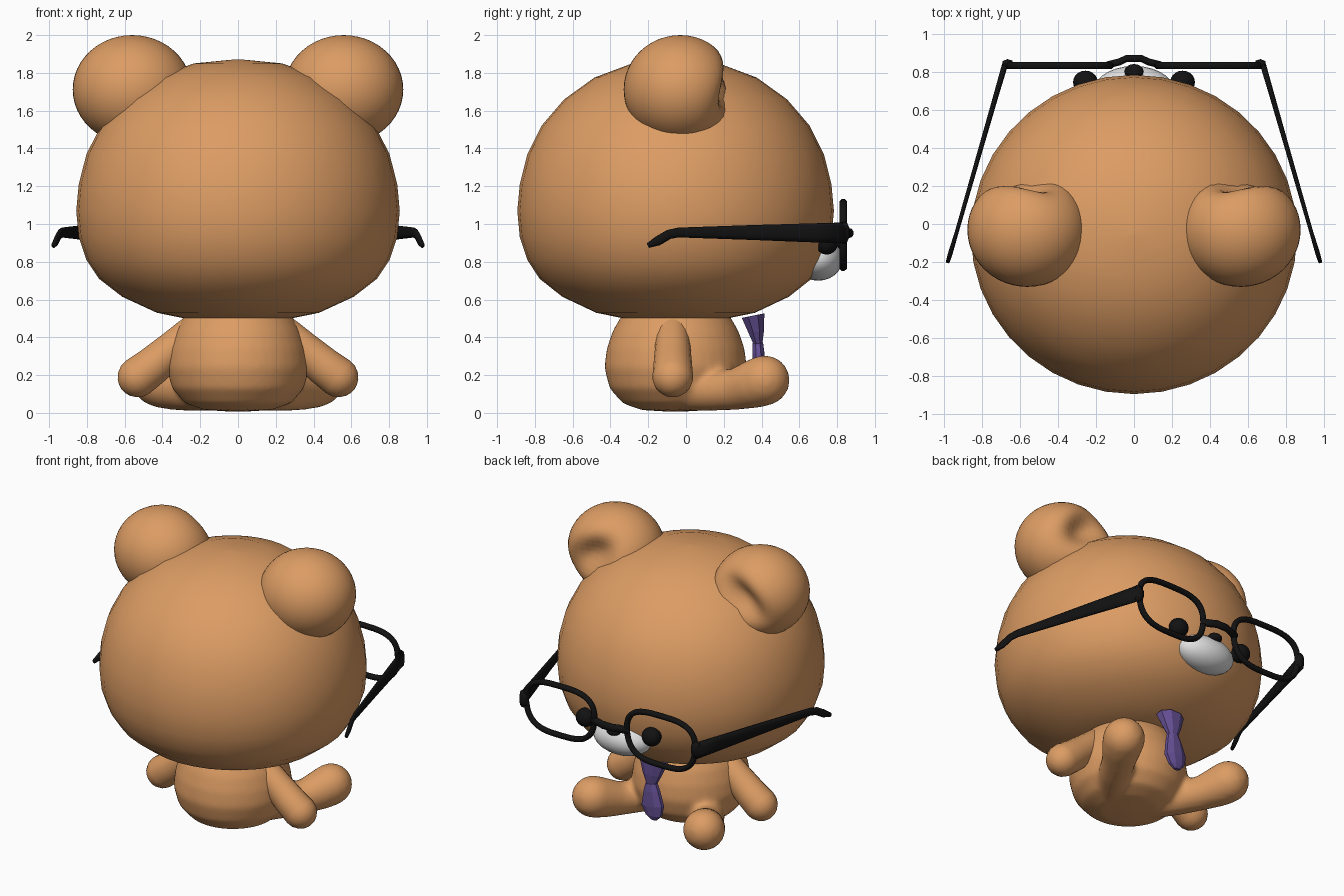
import bpy, bmesh, math
from mathutils import Vector

if "Cube" in bpy.data.objects:
    bpy.data.objects.remove(bpy.data.objects["Cube"])


def material(name, rgb):
    m = bpy.data.materials.new(name)
    m.diffuse_color = (*rgb, 1)
    m.use_nodes = True
    m.node_tree.nodes["Principled BSDF"].inputs["Base Color"].default_value = m.diffuse_color
    return m


FUR = material("tan_fur", (0.72, 0.335, 0.127))
BLACK = material("black", (0.006, 0.006, 0.006))
WHITE = material("muzzle_white", (0.75, 0.75, 0.75))
PURPLE = material("purple", (0.13, 0.08, 0.30))


def finish(name, bm, mat, smooth=True):
    bmesh.ops.recalc_face_normals(bm, faces=bm.faces[:])
    me = bpy.data.meshes.new(name)
    bm.to_mesh(me)
    bm.free()
    me.materials.append(mat)
    for p in me.polygons:
        p.use_smooth = smooth
    ob = bpy.data.objects.new(name, me)
    bpy.context.collection.objects.link(ob)
    return ob


def skin(bm, rings, closed=False):
    """Bridge equal-sized rings of points with quads."""
    vs = [[bm.verts.new(p) for p in r] for r in rings]
    n = len(vs[0])
    pairs = list(zip(vs, vs[1:])) + ([(vs[-1], vs[0])] if closed else [])
    for a, b in pairs:
        for i in range(n):
            j = (i + 1) % n
            bm.faces.new((a[i], a[j], b[j], b[i]))
    if not closed:
        bm.faces.new(vs[0])
        bm.faces.new(vs[-1])


def lathe(name, profile, centre_y, sx, seg, mat):
    bm = bmesh.new()
    rings = [[(sx * r * math.cos(2 * math.pi * i / seg), centre_y + r * math.sin(2 * math.pi * i / seg), z)
              for i in range(seg)] for r, z in profile]
    skin(bm, rings)
    return finish(name, bm, mat)


def ball(name, centre, radii, mat, seg=28, shape=None):
    bm = bmesh.new()
    bmesh.ops.create_uvsphere(bm, u_segments=seg, v_segments=seg // 2, radius=1)
    for v in bm.verts:
        p = Vector([a * b for a, b in zip(v.co, radii)])
        v.co = (shape(p) if shape else p) + Vector(centre)
    return finish(name, bm, mat)


def tube(name, pts, sizes, mat, ref=(0, 0, 1), seg=16, closed=False, smooth=True):
    """Elliptical sweep; sizes are (half width, half height) for each point."""
    pts = [Vector(p) for p in pts]
    n, rings = len(pts), []
    for i, (p, (w, h)) in enumerate(zip(pts, sizes)):
        a = pts[i - 1] if closed or i else p
        b = pts[(i + 1) % n] if closed or i < n - 1 else p
        t = (b - a).normalized()
        side = t.cross(Vector(ref)).normalized()
        up = side.cross(t)
        rings.append([p + side * w * math.cos(2 * math.pi * (k + 0.5) / seg)
                      + up * h * math.sin(2 * math.pi * (k + 0.5) / seg) for k in range(seg)])
    bm = bmesh.new()
    skin(bm, rings, closed)
    return finish(name, bm, mat, smooth)


def limb(name, pts, radii):
    """Tube with hemispherical ends."""
    pts = [Vector(p) for p in pts]
    t0, t1 = (pts[0] - pts[1]).normalized(), (pts[-1] - pts[-2]).normalized()
    angles = [math.radians(a) for a in (20, 40, 60, 75, 87)]
    start = [(pts[0] + t0 * radii[0] * math.sin(a), radii[0] * math.cos(a)) for a in reversed(angles)]
    end = [(pts[-1] + t1 * radii[-1] * math.sin(a), radii[-1] * math.cos(a)) for a in angles]
    path = start + list(zip(pts, radii)) + end
    return tube(name, [p for p, _ in path], [(r, r) for _, r in path], FUR, seg=20)


# Head
lathe("head", [(0.01, 0.488), (0.25, 0.495), (0.42, 0.53), (0.6, 0.615), (0.72, 0.71), (0.785, 0.81),
               (0.825, 0.93), (0.838, 1.07), (0.825, 1.21), (0.785, 1.37), (0.71, 1.52), (0.59, 1.66),
               (0.43, 1.775), (0.23, 1.85), (0.01, 1.872)], -0.055, 1.022, 36, FUR)

# Ears with a hollow in the face side, running along the head seam
for s, side in ((1, "right"), (-1, "left")):
    def hollow(p, s=s):
        if p.y > 0:
            a = 0.79 * s * p.x - 0.61 * p.z
            b = 0.61 * s * p.x + 0.79 * p.z
            p.y -= 0.13 * math.exp(-(a / 0.17) ** 2 - ((b - 0.03) / 0.10) ** 2)
        return p
    ball(f"{side}_ear", (0.56 * s, -0.03, 1.712), (0.315, 0.30, 0.288), FUR, 48, hollow)

# Torso with both legs blended in
parts = [lathe("body", [(0.01, 0.005), (0.18, 0.015), (0.28, 0.05), (0.35, 0.13), (0.378, 0.24),
                        (0.365, 0.34), (0.335, 0.43), (0.29, 0.51), (0.2, 0.58), (0.01, 0.6)],
               -0.055, 1.0, 36, FUR)]
for s in (1, -1):
    parts.append(limb("leg", [(0.16 * s, -0.02, 0.12), (0.27 * s, 0.14, 0.115), (0.34 * s, 0.26, 0.125),
                              (0.395 * s, 0.35, 0.15), (0.43 * s, 0.415, 0.172)],
                      [0.11, 0.105, 0.11, 0.128, 0.135]))
bpy.ops.object.select_all(action='DESELECT')
for p in parts:
    p.select_set(True)
bpy.context.view_layer.objects.active = parts[0]
bpy.ops.object.join()
body = parts[0]
rm = body.modifiers.new("blend", 'REMESH')
rm.mode, rm.voxel_size, rm.use_smooth_shade = 'VOXEL', 0.018, True
sm = body.modifiers.new("soften", 'SMOOTH')
sm.factor, sm.iterations = 0.5, 8

# Arms
for s, side in ((1, "right"), (-1, "left")):
    limb(f"{side}_arm", [(0.25 * s, -0.07, 0.42), (0.35 * s, -0.07, 0.335), (0.45 * s, -0.07, 0.25),
                         (0.53 * s, -0.07, 0.19)], [0.09, 0.095, 0.103, 0.108])

# Muzzle, nose and eyes
ball("muzzle", (0, 0.70, 0.815), (0.21, 0.13, 0.115), WHITE)
ball("nose", (0, 0.80, 0.895), (0.05, 0.04, 0.03), BLACK, 16)
for s, side in ((1, "right"), (-1, "left")):
    ball(f"{side}_eye", (0.255 * s, 0.745, 0.90), (0.065, 0.06, 0.062), BLACK, 20)


# Glasses: rims, bridge, hinges and temples
def rim_point(s, a):
    c, d = math.cos(a), math.sin(a)
    x = 0.265 * math.copysign(abs(c) ** 0.62, c)
    z = 0.172 * math.copysign(abs(d) ** 0.68, d)
    x *= 1 + 0.55 * min(z, 0)
    return (s * (0.39 + x), 0.832, 0.942 + z)


for s, side in ((1, "right"), (-1, "left")):
    tube(f"{side}_rim", [rim_point(s, 2 * math.pi * i / 40) for i in range(40)], [(0.019, 0.021)] * 40,
         BLACK, (0, 1, 0), 8, True)
    tube(f"{side}_hinge", [(0.64 * s, 0.838, 0.955), (0.665 * s, 0.84, 0.955), (0.69 * s, 0.838, 0.955)],
         [(0.022, 0.05), (0.028, 0.06), (0.018, 0.055)], BLACK, seg=8)
    tube(f"{side}_temple", [(0.675 * s, 0.845, 0.953), (0.72 * s, 0.69, 0.953), (0.815 * s, 0.36, 0.955),
                            (0.93 * s, -0.04, 0.955), (0.945 * s, -0.09, 0.945), (0.963 * s, -0.15, 0.91),
                            (0.978 * s, -0.2, 0.886)],
         [(0.017, 0.06), (0.015, 0.055), (0.013, 0.043), (0.011, 0.028), (0.012, 0.027), (0.013, 0.027),
          (0.011, 0.014)], BLACK, seg=8)
tube("bridge", [(-0.14, 0.835, 0.945), (-0.08, 0.85, 0.95), (-0.04, 0.868, 0.952), (0.04, 0.868, 0.952),
                (0.08, 0.85, 0.95), (0.14, 0.835, 0.945)], [(0.02, 0.026)] * 6, BLACK, seg=8)

# Neck tie: flared knot above, faceted blade below
tube("tie_knot", [(0.0, 0.355, 0.515), (0, 0.372, 0.43), (0, 0.382, 0.36)],
     [(0.1, 0.066), (0.068, 0.045), (0.035, 0.024)], PURPLE, (0, 1, 0), 8, smooth=False)
tube("tie_blade", [(0, 0.38, 0.37), (-0.005, 0.383, 0.32), (-0.015, 0.388, 0.22), (-0.025, 0.39, 0.155),
                   (-0.025, 0.39, 0.125)],
     [(0.042, 0.03), (0.06, 0.034), (0.085, 0.034), (0.062, 0.026), (0.025, 0.014)],
     PURPLE, (0, 1, 0), 8, smooth=False)
